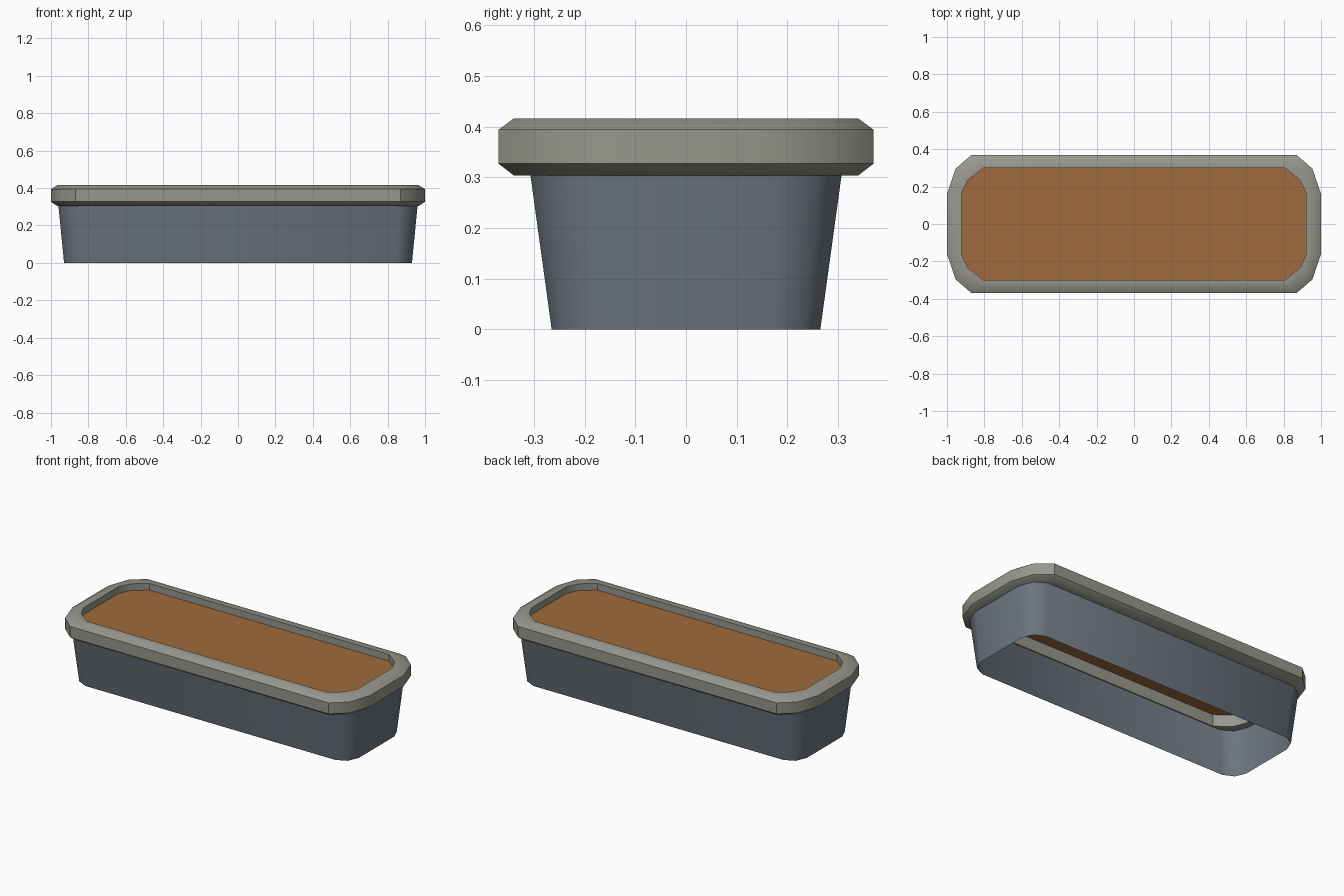
import bpy, bmesh

if "Cube" in bpy.data.objects:
    bpy.data.objects.remove(bpy.data.objects["Cube"])


def material(name, rgb):
    m = bpy.data.materials.new(name)
    m.diffuse_color = (*rgb, 1)
    m.use_nodes = True
    m.node_tree.nodes["Principled BSDF"].inputs["Base Color"].default_value = m.diffuse_color
    return m


def outline(corner):
    """Mirror the three points of one corner into a full loop."""
    out = []
    for sx, sy in ((1, 1), (-1, 1), (-1, -1), (1, -1)):
        pts = [(sx * x, sy * y) for x, y in corner]
        out += pts[::-1] if sx * sy > 0 else pts
    return out


def build(name, rings, mat, closed=False, cap=False, smooth=None):
    """Bridge stacked outlines; rings = [(corner, z), ...]."""
    bm = bmesh.new()
    loops = [[bm.verts.new((x, y, z)) for x, y in outline(c)] for c, z in rings]
    n = len(loops[0])
    pairs = list(zip(loops, loops[1:]))
    if closed:
        pairs.append((loops[-1], loops[0]))
    for a, b in pairs:
        for i in range(n):
            j = (i + 1) % n
            bm.faces.new((a[i], a[j], b[j], b[i]))
    if cap:
        bm.faces.new(loops[-1])
    bmesh.ops.recalc_face_normals(bm, faces=bm.faces)
    if cap and bm.faces[:][-1].normal.z < 0:
        bmesh.ops.reverse_faces(bm, faces=bm.faces)
    me = bpy.data.meshes.new(name)
    bm.to_mesh(me)
    bm.free()
    me.materials.append(mat)
    ob = bpy.data.objects.new(name, me)
    bpy.context.collection.objects.link(ob)
    if smooth:
        bpy.ops.object.select_all(action='DESELECT')
        ob.select_set(True)
        bpy.context.view_layer.objects.active = ob
        bpy.ops.object.shade_smooth_by_angle(angle=smooth)
    return ob


slate = material("slate_wall", (0.155, 0.178, 0.212))
stone = material("stone_rim", (0.31, 0.31, 0.27))
earth = material("brown_soil", (0.35, 0.145, 0.045))

# corner outlines, from long side to short side
foot = [(0.84, 0.265), (0.902, 0.235), (0.93, 0.17)]
shoulder = [(0.86, 0.307), (0.928, 0.265), (0.96, 0.18)]
outer = [(0.868, 0.37), (0.954, 0.296), (1.0, 0.16)]
lip = [(0.848, 0.34), (0.928, 0.272), (0.966, 0.165)]
inner = [(0.805, 0.30), (0.888, 0.235), (0.92, 0.165)]

# tapered wall, open at the bottom
build("planter_wall", [(foot, 0), (shoulder, 0.305)], slate, smooth=0.7)
# chamfered rim
build("rim", [(inner, 0.304), (lip, 0.304), (outer, 0.327), (outer, 0.394),
              (lip, 0.416), (inner, 0.416)], stone, closed=True, smooth=0.6)
# soil sheet just below the rim
build("soil", [(inner, 0.375)], earth, cap=True)
